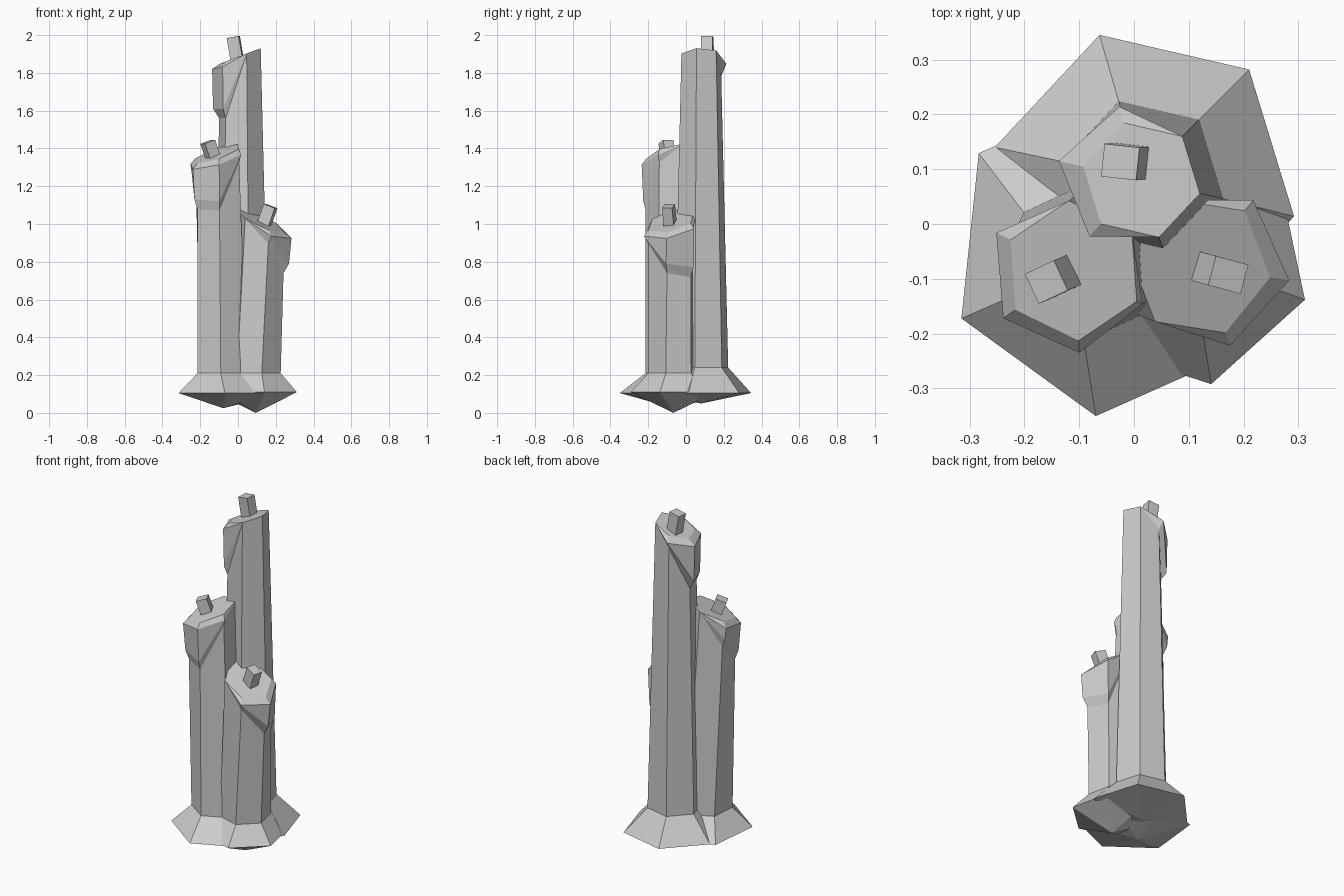
import bpy, bmesh
from math import radians, sin, cos
from mathutils import Vector

if "Cube" in bpy.data.objects:
    bpy.data.objects.remove(bpy.data.objects["Cube"])

SIDES = 6


def lerp(a, b, t):
    return a + (b - a) * t


def finish(name, bm):
    bmesh.ops.remove_doubles(bm, verts=bm.verts, dist=0.0005)
    bmesh.ops.recalc_face_normals(bm, faces=bm.faces)
    mesh = bpy.data.meshes.new(name)
    bm.to_mesh(mesh)
    bm.free()
    obj = bpy.data.objects.new(name, mesh)
    bpy.context.collection.objects.link(obj)
    return obj


def candle(name, foot, low, high, plane, apex_z, drips):
    """foot/low/high = (x, y, z, radius, phase) of the flare, shaft bottom and shaft top.
    plane = (z0, dzdx, dzdy) of the slanted top.
    drips = {corner: (rim radius, lower end of the drip or None)}"""
    bm = bmesh.new()

    def corner(i, spec, z=None, r=None):
        a = radians(spec[4] + 60 * i)
        r = spec[3] if r is None else r
        return Vector((spec[0] + r * cos(a), spec[1] + r * sin(a), spec[2] if z is None else z))

    def shaft(i, z, r=None):
        t = (z - low[2]) / (high[2] - low[2])
        return corner(i, [lerp(a, b, t) for a, b in zip(low, high)], z, r)

    columns = []
    for i in range(SIDES):
        lip = corner(i, high)
        lip.z = plane[0] + plane[1] * lip.x + plane[2] * lip.y
        col = [corner(i, foot), corner(i, low)]
        if i in drips:
            r, end = drips[i]
            rim = corner(i, high, lip.z - 0.03, r)
            if end is None:
                col += [shaft(i, rim.z - 0.04), rim, rim]
            else:
                col += [shaft(i, end - 0.05), shaft(i, end, r * 0.97), rim]
        else:
            col += [lip, lip, lip]
        col.append(lip)
        columns.append([bm.verts.new(p) for p in col])

    apex = bm.verts.new((low[0], low[1], apex_z))
    for i in range(SIDES):
        a, b = columns[i], columns[(i + 1) % SIDES]
        bm.faces.new((apex, b[0], a[0]))
        for k in range(len(a) - 1):
            bm.faces.new((a[k], b[k], b[k + 1], a[k + 1]))
    bm.faces.new([c[-1] for c in columns])
    return finish(name, bm)


def wick(name, base, tip, size, turn):
    bm = bmesh.new()
    axis = (Vector(tip) - Vector(base)).normalized()
    u = Vector((cos(radians(turn)), sin(radians(turn)), 0))
    u = (u - axis * u.dot(axis)).normalized()
    v = axis.cross(u)
    rings = [[bm.verts.new(Vector(p) + u * sx * size[0] / 2 + v * sy * size[1] / 2)
              for sx, sy in ((-1, -1), (1, -1), (1, 1), (-1, 1))] for p in (base, tip)]
    for ring in rings:
        bm.faces.new(ring)
    for i in range(4):
        j = (i + 1) % 4
        bm.faces.new((rings[0][i], rings[0][j], rings[1][j], rings[1][i]))
    return finish(name, bm)


# Tall candle at the back
candle("tall_candle",
       (0.019, 0.077, 0.105, 0.28, 107), (0.016, 0.08, 0.24, 0.15, 107),
       (0.014, 0.08, 1.88, 0.109, 107), (1.885, 0.38, 0.0), 0.05,
       {0: (0.14, None), 1: (0.155, 1.61), 2: (0.14, 1.61)})
wick("tall_wick", (0.0, 0.115, 1.84), (-0.025, 0.113, 1.99), (0.065, 0.06), -6)

# Short candle on the right
candle("short_candle",
       (0.093, -0.067, 0.11, 0.23, -18), (0.095, -0.067, 0.21, 0.137, -17),
       (0.12, -0.077, 1.02, 0.13, -9), (1.09, -0.45, 0.25), 0.0,
       {0: (0.165, 0.79), 1: (0.155, 0.77), 5: (0.155, None)})
wick("short_wick", (0.125, -0.08, 0.96), (0.172, -0.093, 1.095), (0.065, 0.055), -15)

# Middle candle on the left
candle("middle_candle",
       (-0.038, -0.049, 0.105, 0.303, 204), (-0.078, -0.065, 0.21, 0.15, 205),
       (-0.11, -0.085, 1.36, 0.128, 214), (1.43, 0.33, 0.25), 0.025,
       {0: (0.155, 1.13), 1: (0.15, 1.12), 2: (0.14, None), 5: (0.157, 1.25)})
wick("middle_wick", (-0.122, -0.09, 1.32), (-0.16, -0.106, 1.435), (0.062, 0.06), 25)
